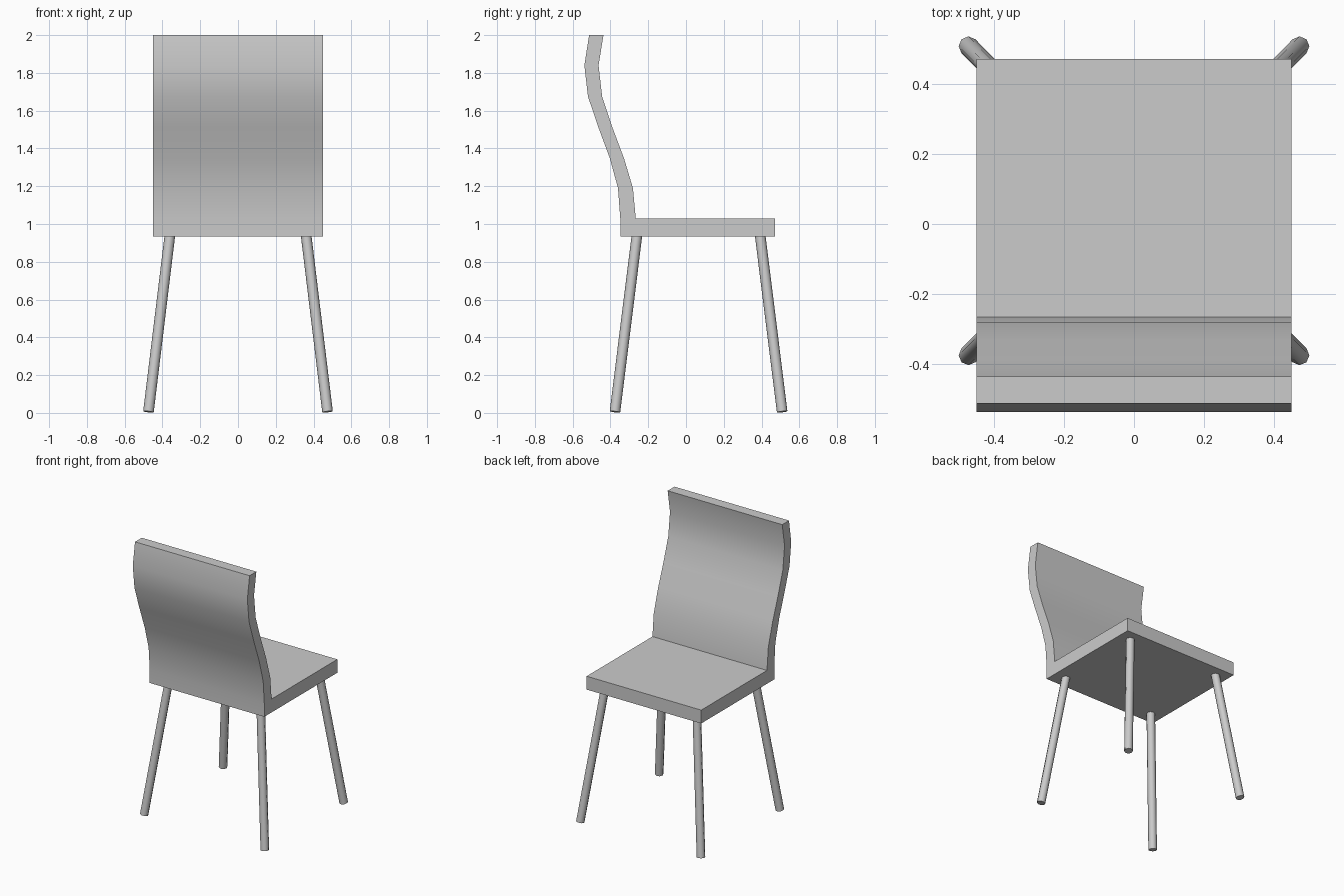
import bpy, bmesh, math
from mathutils import Vector

if "Cube" in bpy.data.objects:
    bpy.data.objects.remove(bpy.data.objects["Cube"])


def finish(bm, name, angle):
    bmesh.ops.recalc_face_normals(bm, faces=bm.faces)
    me = bpy.data.meshes.new(name)
    bm.to_mesh(me)
    bm.free()
    ob = bpy.data.objects.new(name, me)
    bpy.context.collection.objects.link(ob)
    bpy.ops.object.select_all(action='DESELECT')
    ob.select_set(True)
    bpy.context.view_layer.objects.active = ob
    bpy.ops.object.shade_smooth_by_angle(angle=math.radians(angle))
    return ob


# Seat and curved backrest: one side profile (y, z) extruded across the width
HALF_W = 0.45
outer = [(-0.348, 0.935), (-0.348, 1.03), (-0.36, 1.19), (-0.404, 1.35), (-0.465, 1.515),
         (-0.519, 1.675), (-0.538, 1.84), (-0.513, 2.0)]
inner = [(-0.437, 2.0), (-0.463, 1.84), (-0.444, 1.675), (-0.391, 1.515),
         (-0.329, 1.35), (-0.281, 1.19), (-0.266, 1.03)]
front = [(0.472, 1.03), (0.472, 0.935)]
bm = bmesh.new()
face = bm.faces.new([bm.verts.new((-HALF_W, y, z)) for y, z in outer + inner + front])
ext = bmesh.ops.extrude_face_region(bm, geom=[face])
bmesh.ops.translate(bm, vec=(2 * HALF_W, 0, 0),
                    verts=[v for v in ext['geom'] if isinstance(v, bmesh.types.BMVert)])
finish(bm, "seat_and_backrest", 30)


# Splayed round legs
def leg(name, foot, top, radius=0.028, sides=8):
    foot, top = Vector(foot), Vector(top)
    axis = top - foot
    bm = bmesh.new()
    bmesh.ops.create_cone(bm, cap_ends=True, segments=sides, radius1=radius,
                          radius2=radius, depth=axis.length)
    rot = axis.to_track_quat('Z', 'Y').to_matrix()
    bmesh.ops.rotate(bm, cent=(0, 0, 0), matrix=rot, verts=bm.verts)
    bmesh.ops.translate(bm, vec=(foot + top) / 2, verts=bm.verts)
    finish(bm, name, 50)


for side, s in (("left", -1), ("right", 1)):
    leg(f"backrest_leg_{side}", (s * 0.474, -0.376, 0.006), (s * 0.36, -0.259, 0.945))
    leg(f"seat_edge_leg_{side}", (s * 0.474, 0.509, 0.006), (s * 0.36, 0.392, 0.945))
